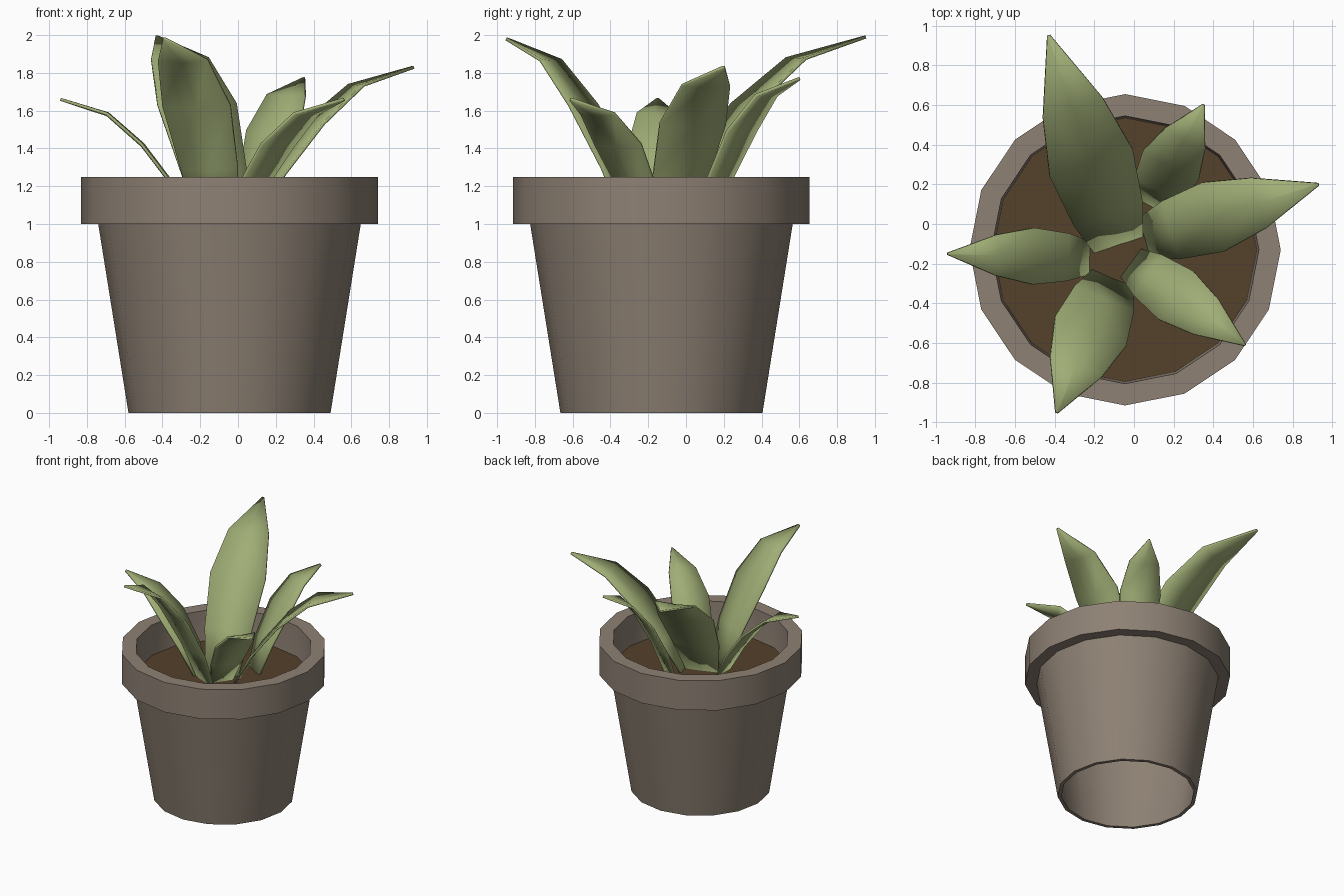
import bpy, bmesh, math
from mathutils import Vector

if "Cube" in bpy.data.objects:
    bpy.data.objects.remove(bpy.data.objects["Cube"])

CX, CY, SIDES, SOIL_Z = -0.045, -0.13, 16, 1.0


def material(name, rgb):
    m = bpy.data.materials.new(name)
    m.diffuse_color = (*rgb, 1)
    m.use_nodes = True
    m.node_tree.nodes["Principled BSDF"].inputs["Base Color"].default_value = m.diffuse_color
    return m


def add_object(name, bm, mat, angle):
    bmesh.ops.recalc_face_normals(bm, faces=bm.faces)
    me = bpy.data.meshes.new(name)
    bm.to_mesh(me)
    bm.free()
    me.materials.append(mat)
    ob = bpy.data.objects.new(name, me)
    bpy.context.collection.objects.link(ob)
    bpy.ops.object.select_all(action='DESELECT')
    ob.select_set(True)
    bpy.context.view_layer.objects.active = ob
    bpy.ops.object.shade_smooth_by_angle(angle=math.radians(angle))
    return ob


def ring(bm, r, z):
    return [bm.verts.new((CX + r * math.cos(math.tau * i / SIDES),
                          CY + r * math.sin(math.tau * i / SIDES), z)) for i in range(SIDES)]


clay = material("grey_brown_clay", (0.27, 0.22, 0.175))
earth = material("dark_soil", (0.09, 0.052, 0.024))
green = material("leaf_green", (0.35, 0.42, 0.18))

# Pot: hollow tapered wall with a thick rim, open underneath
profile = [(0.535, 0), (0.695, 1.0), (0.785, 1.0), (0.785, 1.25),
           (0.675, 1.25), (0.665, 1.0), (0.507, 0)]
bm = bmesh.new()
rings = [ring(bm, r, z) for r, z in profile]
for k, a in enumerate(rings):
    b = rings[(k + 1) % len(rings)]
    for i in range(SIDES):
        j = (i + 1) % SIDES
        bm.faces.new((a[i], a[j], b[j], b[i]))
add_object("pot", bm, clay, 30)

# Soil disc
bm = bmesh.new()
bm.faces.new(ring(bm, 0.667, SOIL_Z))
add_object("soil", bm, earth, 30)

# Leaf stations: fraction of length, fraction of height, half width
stations = [(0, 0, 0.13), (0.15, 0.30, 0.185), (0.39, 0.64, 0.22),
            (0.65, 0.885, 0.16), (1, 1, 0.008)]


def leaf(name, base, tip, height, width):
    base, tip = Vector((*base, SOIL_Z)), Vector((*tip, SOIL_Z))
    along = tip - base
    side = Vector((-along.y, along.x, 0)).normalized()
    bm = bmesh.new()
    rows = []
    for t, h, w in stations:
        mid = base + along * t + Vector((0, 0, height * h))
        # the midrib sits slightly lower than the edges
        rows.append([bm.verts.new(mid + side * (w * width * s)
                                  - Vector((0, 0, 0.06 * w * width * (1 - abs(s)))))
                     for s in (-1, 0, 1)])
    for a, b in zip(rows, rows[1:]):
        for i in range(2):
            bm.faces.new((a[i], a[i + 1], b[i + 1], b[i]))
    ob = add_object(name, bm, green, 50)
    mod = ob.modifiers.new("thickness", 'SOLIDIFY')
    mod.thickness = 0.016
    mod.offset = 0


# Rosette of leaves: base, tip, height, width factor
leaf("leaf_back_left", (-0.08, -0.10), (-0.43, 0.95), 0.99, 1.0)
leaf("leaf_right", (0.06, -0.07), (0.93, 0.20), 0.83, 0.83)
leaf("leaf_front_right", (-0.01, -0.20), (0.56, -0.61), 0.66, 0.68)
leaf("leaf_front", (-0.11, -0.28), (-0.39, -0.95), 0.98, 0.88)
leaf("leaf_left", (-0.23, -0.17), (-0.94, -0.15), 0.66, 0.65)
leaf("leaf_back_right", (0.08, 0.10), (0.35, 0.60), 0.77, 0.72)
